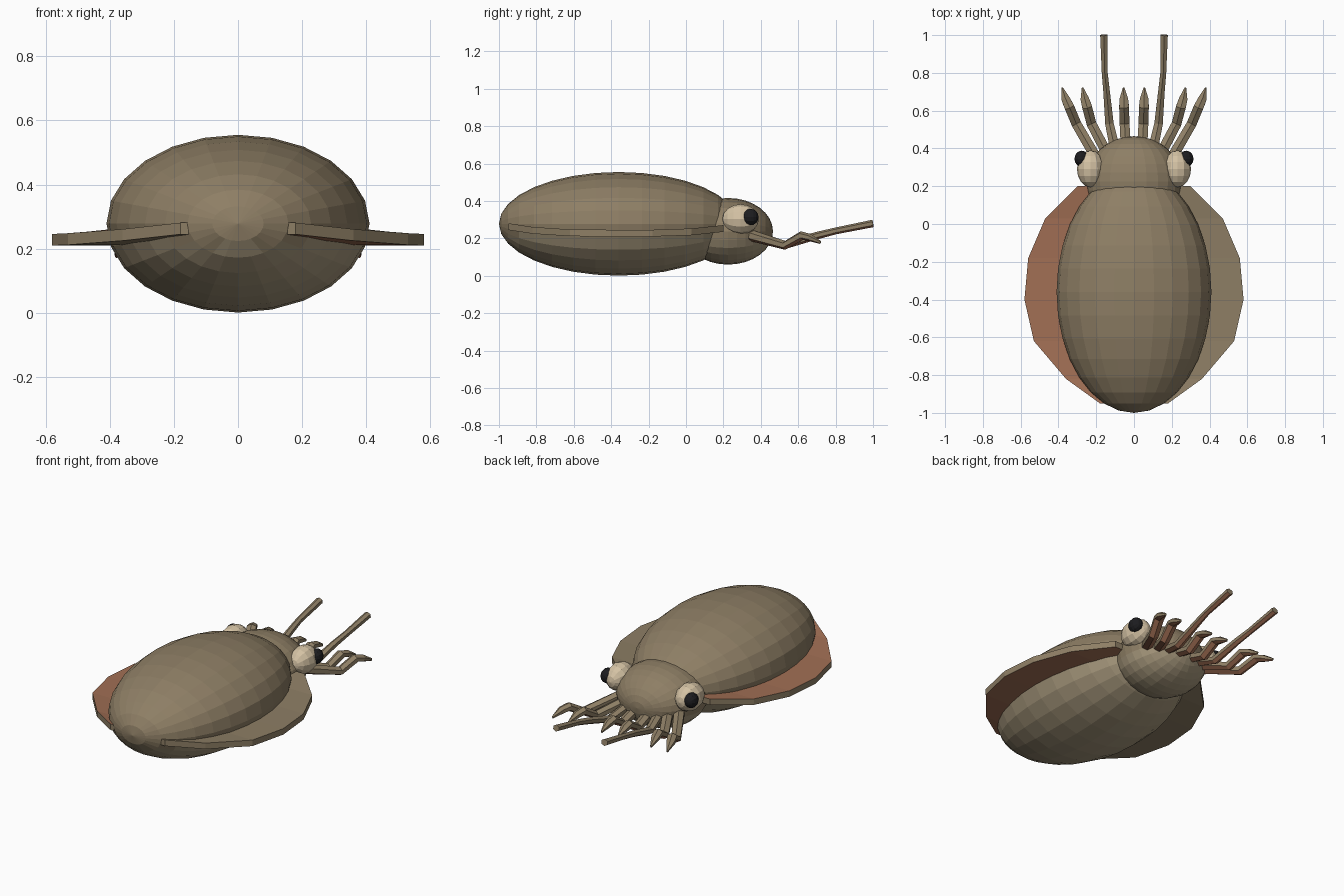
import bpy, bmesh, math
from mathutils import Vector, Matrix

cube = bpy.data.objects.get("Cube")
if cube:
    bpy.data.objects.remove(cube, do_unlink=True)


def material(name, rgb):
    m = bpy.data.materials.new(name)
    m.use_nodes = True
    m.diffuse_color = (*rgb, 1)
    m.node_tree.nodes["Principled BSDF"].inputs["Base Color"].default_value = (*rgb, 1)
    return m


olive = material("olive_skin", (0.27, 0.21, 0.13))
belly = material("pale_belly", (0.38, 0.31, 0.20))
clay = material("terracotta", (0.36, 0.16, 0.09))
cream = material("cream_eye", (0.66, 0.54, 0.37))
black = material("black_pupil", (0.012, 0.012, 0.014))


def finish(name, bm, mats, rule=None):
    """Turn a bmesh into an object, colouring its faces by a rule."""
    bmesh.ops.recalc_face_normals(bm, faces=bm.faces)
    bm.normal_update()
    if rule:
        for f in bm.faces:
            f.material_index = int(rule(f))
    mesh = bpy.data.meshes.new(name)
    bm.to_mesh(mesh)
    bm.free()
    for m in mats:
        mesh.materials.append(m)
    obj = bpy.data.objects.new(name, mesh)
    bpy.context.collection.objects.link(obj)
    return obj


def ellipsoid(name, centre, radii, mats, segments, rings, rule=None):
    """Faceted ellipsoid with its poles along y."""
    bm = bmesh.new()
    bmesh.ops.create_uvsphere(bm, u_segments=segments, v_segments=rings, radius=1)
    turn = Matrix.Rotation(math.radians(90), 4, 'X')
    bm.transform(Matrix.Translation(centre) @ Matrix.Diagonal((*radii, 1)) @ turn)
    return finish(name, bm, mats, rule)


def tube(name, path, sizes, sides=6):
    """Tapered tube along a path, with a terracotta underside."""
    bm = bmesh.new()
    pts = [Vector(p) for p in path]
    loops = []
    for i, p in enumerate(pts):
        d = (pts[min(i + 1, len(pts) - 1)] - pts[max(i - 1, 0)]).normalized()
        side = d.cross(Vector((0, 0, 1))).normalized()
        up = side.cross(d)
        w, h = sizes[i]
        angles = [2 * math.pi * (k + 0.5) / sides for k in range(sides)]
        loops.append([bm.verts.new(p + side * w * math.cos(a) + up * h * math.sin(a))
                      for a in angles])
    for a, b in zip(loops, loops[1:]):
        for k in range(sides):
            n = (k + 1) % sides
            bm.faces.new((a[k], a[n], b[n], b[k]))
    bm.faces.new(loops[0])
    bm.faces.new(loops[-1])
    return finish(name, bm, [olive, clay], lambda f: f.normal.z < -0.75)


# Mantle and head, with paler undersides
def low(f):
    return f.calc_center_median().z < 0.215


ellipsoid("mantle", (0, -0.36, 0.278), (0.41, 0.64, 0.277), [olive, belly], 24, 16, low)
ellipsoid("head", (0, 0.225, 0.238), (0.255, 0.24, 0.178), [olive, belly], 24, 16, low)

# Fin stations: inner x, outer x, y, underside height
FIN = [(0.22, 0.30, 0.20, 0.235), (0.22, 0.47, 0.03, 0.217), (0.22, 0.56, -0.18, 0.21),
       (0.22, 0.58, -0.40, 0.21), (0.22, 0.53, -0.62, 0.212), (0.20, 0.36, -0.82, 0.225),
       (0.155, 0.18, -0.95, 0.245)]
THICK = 0.036


def fin(name, s):
    bm = bmesh.new()
    rows = []
    for xi, xo, y, z in FIN:
        corners = [(xi, z), (xo, z), (xo, z + THICK), (xi, z + THICK)]
        rows.append([bm.verts.new((s * x, y, h)) for x, h in corners])
    for a, b in zip(rows, rows[1:]):
        for k in range(4):
            n = (k + 1) % 4
            bm.faces.new((a[k], a[n], b[n], b[k]))
    bm.faces.new(rows[0])
    bm.faces.new(rows[-1])
    # one broad side of each fin is terracotta
    return finish(name, bm, [olive, clay], lambda f: s * f.normal.z < -0.5)


ARM_SIZES = [(0.032, 0.03), (0.03, 0.024), (0.03, 0.024), (0.026, 0.02), (0.005, 0.008)]
TENTACLE_SIZES = [(0.032, 0.03), (0.026, 0.022), (0.02, 0.02), (0.018, 0.018), (0.022, 0.02)]

# Short arms: base x, bend x, tip x
ARMS = {"outer": (0.20, 0.305, 0.38), "middle": (0.13, 0.225, 0.272),
        "inner": (0.04, 0.05, 0.055)}

for label, s in (("left", 1), ("right", -1)):
    fin(label + "_fin", s)

    # Eye and pupil
    ellipsoid(label + "_eye", (s * 0.23, 0.292, 0.303), (0.072, 0.098, 0.08), [cream], 12, 8)
    ellipsoid(label + "_pupil", (s * 0.277, 0.345, 0.314), (0.038, 0.043, 0.044), [black], 12, 8)

    # Short arms with drooping pointed tips
    for part, (base, bend, tip) in ARMS.items():
        path = [(s * base, 0.35, 0.215), (s * bend, 0.53, 0.163),
                (s * (bend + (tip - bend) * 0.5), 0.62, 0.215),
                (s * (bend + (tip - bend) * 0.75), 0.66, 0.205), (s * tip, 0.72, 0.178)]
        tube(f"{label}_{part}_arm", path, ARM_SIZES)

    # Long feeding tentacle
    path = [(s * 0.09, 0.35, 0.215), (s * 0.13, 0.53, 0.165), (s * 0.145, 0.70, 0.215),
            (s * 0.155, 0.80, 0.24), (s * 0.16, 1.0, 0.28)]
    tube(label + "_tentacle", path, TENTACLE_SIZES)
